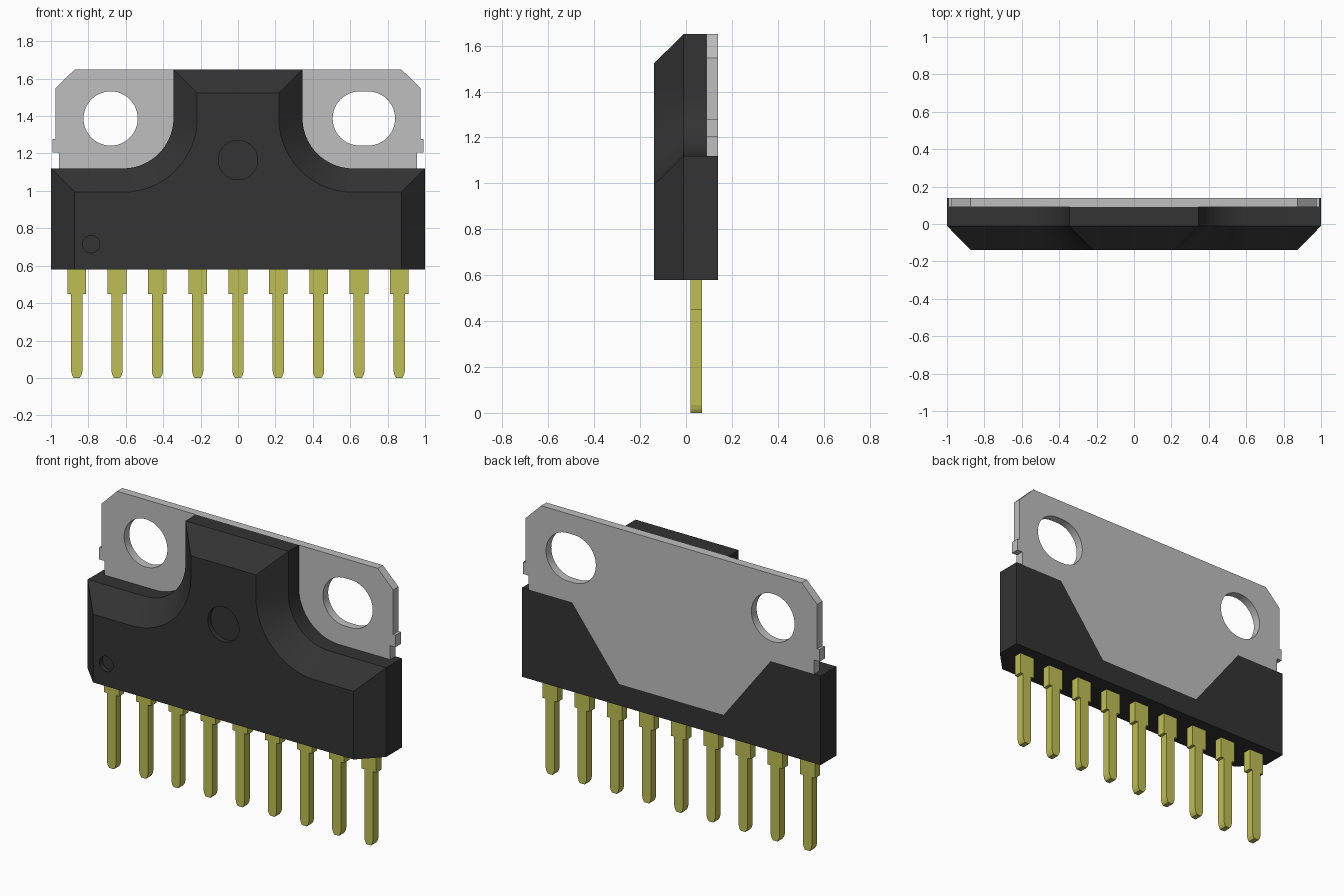
import bpy, bmesh, math

cube = bpy.data.objects.get("Cube")
if cube:
    bpy.data.objects.remove(cube, do_unlink=True)


def material(name, color):
    m = bpy.data.materials.new(name)
    m.use_nodes = True
    m.diffuse_color = (*color, 1)
    m.node_tree.nodes["Principled BSDF"].inputs["Base Color"].default_value = (*color, 1)
    return m


BLACK = material("black plastic", (0.033, 0.033, 0.033))
STEEL = material("grey metal", (0.52, 0.52, 0.52))
BRASS = material("yellow metal", (0.52, 0.52, 0.09))


def loft(name, rings, mat):
    """Solid through a list of (outline, y) rings, outlines being x,z points."""
    bm = bmesh.new()
    loops = [[bm.verts.new((x, y, z)) for x, z in pts] for pts, y in rings]
    for a, b in zip(loops, loops[1:]):
        for i in range(len(a)):
            j = (i + 1) % len(a)
            bm.faces.new((a[i], a[j], b[j], b[i]))
    bm.faces.new(loops[0])
    bm.faces.new(loops[-1])
    bmesh.ops.recalc_face_normals(bm, faces=bm.faces)
    mesh = bpy.data.meshes.new(name)
    bm.to_mesh(mesh)
    bm.free()
    mesh.materials.append(mat)
    obj = bpy.data.objects.new(name, mesh)
    bpy.context.collection.objects.link(obj)
    return obj


def prism(name, pts, y0, y1, mat):
    return loft(name, [(pts, y0), (pts, y1)], mat)


def mirrored(half):
    """Close an outline given as its +x half."""
    return half + [(-x, z) for x, z in reversed(half)]


def arc(cx, cz, r, start, end, n=24):
    angles = [math.radians(start + (end - start) * i / n) for i in range(n + 1)]
    return [(cx + r * math.cos(a), cz + r * math.sin(a)) for a in angles]


def slot(cx, cz, r, stretch=0.0):
    return arc(cx + stretch, cz, r, -90, 90) + arc(cx - stretch, cz, r, 90, 270)


def cut(obj, pts, y0, y1):
    cutter = prism("cutter", pts, y0, y1, obj.data.materials[0])
    bpy.ops.object.select_all(action="DESELECT")
    bm = bmesh.new()
    bm.from_mesh(cutter.data)
    bmesh.ops.remove_doubles(bm, verts=bm.verts, dist=1e-5)
    bm.to_mesh(cutter.data)
    bm.free()
    mod = obj.modifiers.new("hole", "BOOLEAN")
    mod.object = cutter
    mod.operation = "DIFFERENCE"
    mod.solver = "EXACT"
    bpy.context.view_layer.objects.active = obj
    obj.select_set(True)
    bpy.ops.object.modifier_apply(modifier=mod.name)
    bpy.data.objects.remove(cutter, do_unlink=True)


# Moulded body, chamfered on every front edge but the bottom
BOTTOM, SHOULDER, TOP = 0.58, 1.12, 1.65
BACK, SEAT, FRONT = 0.14, 0.09, -0.14


def body_outline(inset):
    side = 1 - inset
    curve = arc(0.615, 1.39, 0.27 + inset, 270, 180)
    neck = curve[-1][0]
    return mirrored([(side, BOTTOM), (side, SHOULDER - inset)] + curve + [(neck, TOP - inset)])


outer = body_outline(0)
body = loft("body", [(body_outline(0.127), FRONT), (outer, -0.01), (outer, SEAT)], BLACK)

# Round mould marks in the front face
cut(body, slot(0, 1.165, 0.105), FRONT - 0.1, FRONT + 0.03)
cut(body, slot(-0.785, 0.715, 0.046), FRONT - 0.1, FRONT + 0.03)

# Back layer of the body, framing the metal plate
prism("body_back", mirrored([(0.35, 0.71), (0.665, SHOULDER), (1, SHOULDER), (1, BOTTOM)]),
      SEAT, BACK, BLACK)

# Metal mounting plate with side nibs, a round hole and a slotted hole
plate = prism("mounting_plate", mirrored([
    (0.35, 0.71), (0.665, SHOULDER), (0.957, SHOULDER), (0.957, 1.205), (0.993, 1.205),
    (0.993, 1.278), (0.977, 1.278), (0.977, 1.547), (0.873, TOP)]), SEAT, BACK, STEEL)
cut(plate, slot(-0.681, 1.387, 0.145), 0, 0.3)
cut(plate, slot(0.673, 1.387, 0.145, 0.022), 0, 0.3)

for obj in (body, plate):
    bpy.ops.object.select_all(action="DESELECT")
    bpy.context.view_layer.objects.active = obj
    obj.select_set(True)
    bpy.ops.object.shade_smooth_by_angle(angle=math.radians(25))

# Row of nine pins with wide shoulders and tapered tips
PIN = [(0.05, 0.59), (0.05, 0.45), (0.03, 0.45), (0.03, 0.035), (0.025, 0.015), (0.016, 0)]
for i in range(9):
    cx = (i - 4) * 0.2155
    prism(f"pin_{i + 1}", [(cx + x, z) for x, z in mirrored(PIN)], 0.02, 0.07, BRASS)
